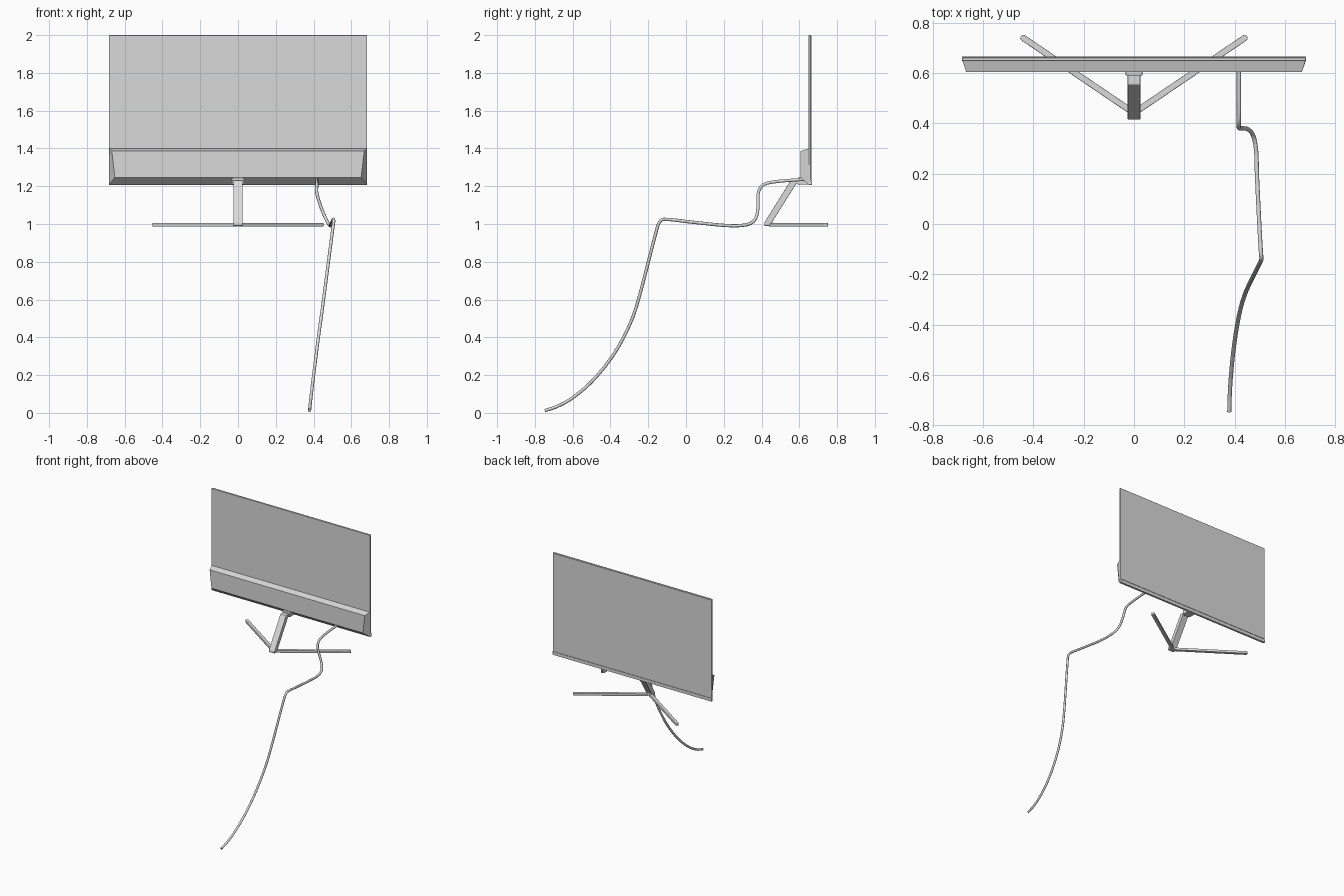
import bpy, bmesh, math
from mathutils import Vector

cube = bpy.data.objects.get("Cube")
if cube:
    bpy.data.objects.remove(cube, do_unlink=True)

grey = bpy.data.materials.new("light_grey")
grey.use_nodes = True
colour = (0.7, 0.7, 0.7, 1)
grey.diffuse_color = colour
grey.node_tree.nodes["Principled BSDF"].inputs["Base Color"].default_value = colour


def add(name, bm):
    bmesh.ops.recalc_face_normals(bm, faces=bm.faces)
    mesh = bpy.data.meshes.new(name)
    bm.to_mesh(mesh)
    bm.free()
    obj = bpy.data.objects.new(name, mesh)
    bpy.context.collection.objects.link(obj)
    mesh.materials.append(grey)
    return obj


def loft(name, first, second):
    """Solid between two matching closed outlines."""
    bm = bmesh.new()
    a = [bm.verts.new(p) for p in first]
    b = [bm.verts.new(p) for p in second]
    bm.faces.new(a)
    bm.faces.new(b)
    for i in range(len(a)):
        j = (i + 1) % len(a)
        bm.faces.new((a[i], a[j], b[j], b[i]))
    return add(name, bm)


def box(name, x, y, z):
    rect = [(x[0], z[0]), (x[1], z[0]), (x[1], z[1]), (x[0], z[1])]
    return loft(name, [(p, y[0], q) for p, q in rect], [(p, y[1], q) for p, q in rect])


def extrude_x(name, half, profile):
    return loft(name, [(-half, y, z) for y, z in profile], [(half, y, z) for y, z in profile])


def bevel(obj, width, segments=2):
    mod = obj.modifiers.new("Bevel", "BEVEL")
    mod.width = width
    mod.segments = segments


# Display: thin panel, screen plate and chin strip
bevel(box("display_panel", (-0.684, 0.684), (0.649, 0.662), (1.207, 2.0)), 0.002, 1)
box("screen", (-0.68, 0.68), (0.66, 0.665), (1.236, 1.996))
box("chin_strip", (-0.684, 0.684), (0.66, 0.666), (1.207, 1.232))

# Tapered electronics housing along the bottom of the back
loft("rear_housing",
     [(-0.684, 0.65, 1.207), (0.684, 0.65, 1.207), (0.682, 0.65, 1.4), (-0.682, 0.65, 1.4)],
     [(-0.652, 0.605, 1.247), (0.652, 0.605, 1.247), (0.668, 0.605, 1.386), (-0.668, 0.605, 1.386)])

# Stand: mount, slanted neck and foot
bevel(box("stand_mount", (-0.033, 0.033), (0.59, 0.648), (1.208, 1.245)), 0.004)
neck = extrude_x("stand_neck", 0.025, [(0.415, 0.99), (0.46, 0.99), (0.457, 1.012),
                                       (0.583, 1.212), (0.645, 1.212), (0.645, 1.232),
                                       (0.555, 1.232), (0.415, 1.008)])
bevel(neck, 0.003)


# Splayed legs with rounded tips
def leg(name, side):
    start, end = Vector((0.008 * side, 0.447)), Vector((0.44 * side, 0.74))
    along = (end - start).normalized()
    across = Vector((-along.y, along.x))
    r = 0.0125
    outline = [start + across * r, start - across * r]
    for i in range(9):
        t = math.pi * i / 8 - math.pi / 2
        outline.append(end + along * (r * math.cos(t)) + across * (r * math.sin(t)))
    obj = loft(name, [(p.x, p.y, 0.986) for p in outline], [(p.x, p.y, 1.005) for p in outline])
    bevel(obj, 0.003)


leg("left_leg", 1)
leg("right_leg", -1)

# Power cable: drops behind the stand, crosses the desk and hangs to the floor
path = [(0.417, 0.63, 1.237), (0.417, 0.56, 1.232), (0.417, 0.46, 1.222), (0.417, 0.405, 1.205),
        (0.417, 0.383, 1.165), (0.432, 0.381, 1.11), (0.455, 0.376, 1.05), (0.475, 0.35, 1.008),
        (0.486, 0.29, 0.992), (0.489, 0.2, 0.993), (0.497, 0.03, 1.01), (0.505, -0.115, 1.025),
        (0.507, -0.138, 1.014), (0.501, -0.155, 0.97), (0.447, -0.265, 0.555),
        (0.427, -0.325, 0.41), (0.411, -0.4, 0.285), (0.396, -0.5, 0.165),
        (0.386, -0.6, 0.08), (0.381, -0.68, 0.035), (0.379, -0.747, 0.012)]
points = [Vector(p) for p in path]
smooth = []
for i in range(len(points) - 1):
    p1, p2 = points[i], points[i + 1]
    p0, p3 = points[max(i - 1, 0)], points[min(i + 2, len(points) - 1)]
    span = (p2 - p1).length
    # Tangents scaled to each span keep the bends free of overshoot
    m1 = (p2 - p0).normalized() * span
    m2 = (p3 - p1).normalized() * span
    for k in range(5):
        t = k / 5
        smooth.append(p1 * (2*t**3 - 3*t**2 + 1) + m1 * (t**3 - 2*t**2 + t)
                      + p2 * (3*t**2 - 2*t**3) + m2 * (t**3 - t**2))
smooth.append(points[-1])

curve = bpy.data.curves.new("power_cable", "CURVE")
curve.dimensions = "3D"
curve.bevel_depth = 0.0085
curve.bevel_resolution = 3
curve.use_fill_caps = True
spline = curve.splines.new("POLY")
spline.points.add(len(smooth) - 1)
for target, p in zip(spline.points, smooth):
    target.co = (*p, 1)
spline.use_smooth = True
curve.materials.append(grey)
cable = bpy.data.objects.new("power_cable", curve)
bpy.context.collection.objects.link(cable)
